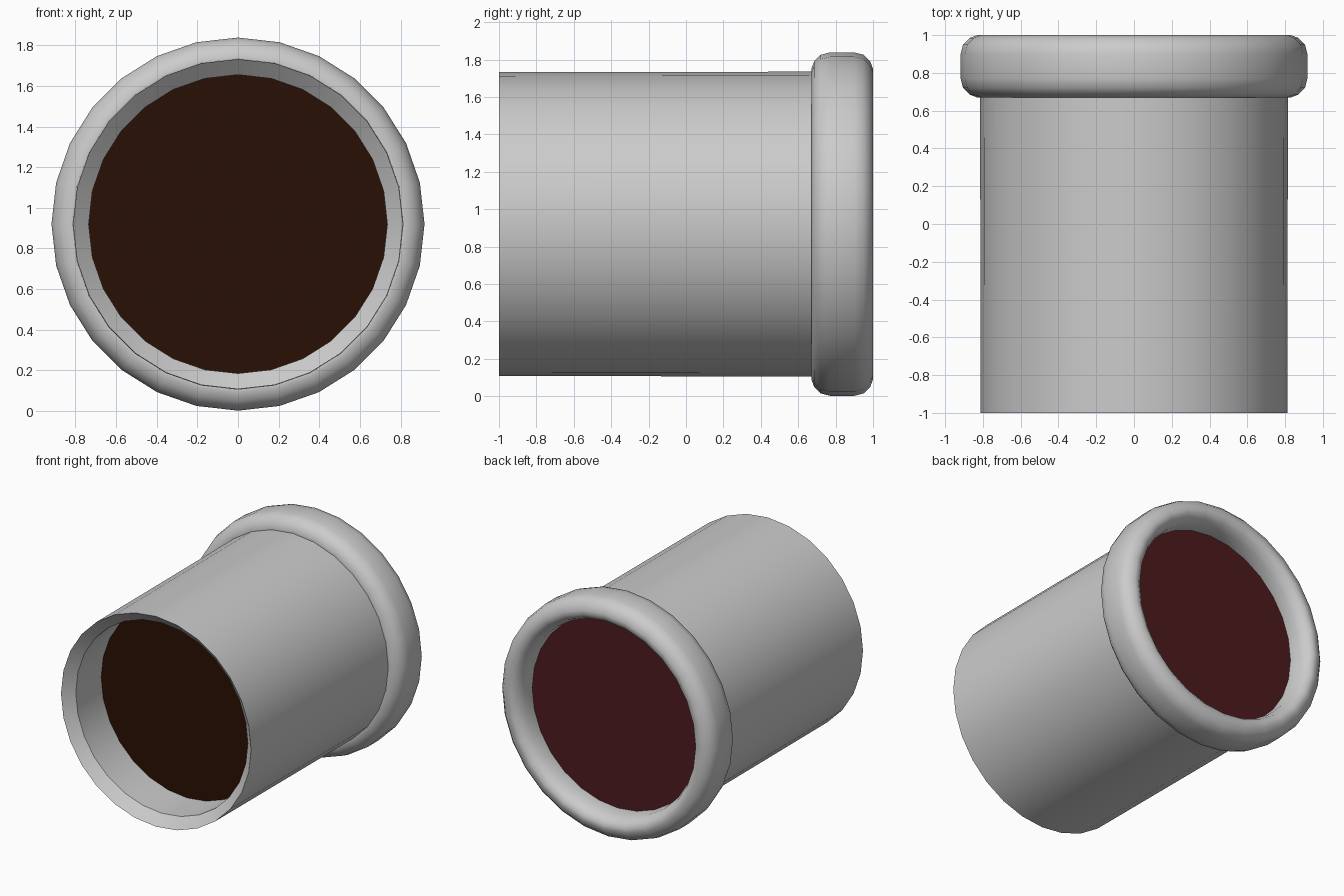
import bpy, bmesh, math

if "Cube" in bpy.data.objects:
    bpy.data.objects.remove(bpy.data.objects["Cube"])

CZ = 0.92      # height of the cylinder axis
SIDES = 28


def material(name, rgb):
    m = bpy.data.materials.new(name)
    m.diffuse_color = (*rgb, 1)
    m.use_nodes = True
    m.node_tree.nodes["Principled BSDF"].inputs["Base Color"].default_value = m.diffuse_color
    return m


def finish(name, bm, mat, angle=40):
    me = bpy.data.meshes.new(name)
    bm.to_mesh(me)
    bm.free()
    ob = bpy.data.objects.new(name, me)
    bpy.context.collection.objects.link(ob)
    me.materials.append(mat)
    bpy.ops.object.select_all(action='DESELECT')
    ob.select_set(True)
    bpy.context.view_layer.objects.active = ob
    bpy.ops.object.shade_smooth_by_angle(angle=math.radians(angle))
    return ob


def circle(bm, y, r):
    return [bm.verts.new((r * math.cos(math.tau * i / SIDES), y,
                          CZ + r * math.sin(math.tau * i / SIDES)))
            for i in range(SIDES)]


def lathe(name, profile, mat, closed=False, angle=40):
    """Spin a (y, radius) profile around the y axis."""
    bm = bmesh.new()
    rows = [circle(bm, y, r) for y, r in profile]
    pairs = list(zip(rows, rows[1:])) + ([(rows[-1], rows[0])] if closed else [])
    for a, b in pairs:
        for i in range(SIDES):
            j = (i + 1) % SIDES
            bm.faces.new((a[i], b[i], b[j], a[j]))
    return finish(name, bm, mat, angle)


def disc(name, y, r, facing, mat):
    bm = bmesh.new()
    f = bm.faces.new(circle(bm, y, r))
    bm.normal_update()
    if f.normal.y * facing < 0:
        f.normal_flip()
    return finish(name, bm, mat)


steel = material("light_steel", (0.76, 0.76, 0.74))

# tube: straight outer wall, bevelled front lip, recessed inner wall
lathe("tube_body", [(-0.62, 0.735), (-0.93, 0.735), (-1.0, 0.812), (0.72, 0.815)], steel)

# thick rounded rim at the back
lathe("end_rim", [(0.67, 0.83), (0.685, 0.87), (0.72, 0.905), (0.77, 0.918),
                  (0.90, 0.918), (0.95, 0.905), (0.985, 0.87), (1.0, 0.83),
                  (1.0, 0.80), (0.975, 0.765), (0.92, 0.74), (0.83, 0.733),
                  (0.75, 0.74), (0.69, 0.77), (0.67, 0.80)], steel, closed=True, angle=60)

# recessed discs closing both ends
disc("front_disc", -0.62, 0.736, -1, material("dark_brown", (0.022, 0.005, 0.001)))
disc("back_disc", 0.83, 0.736, 1, material("dark_red", (0.074, 0.011, 0.013)))
